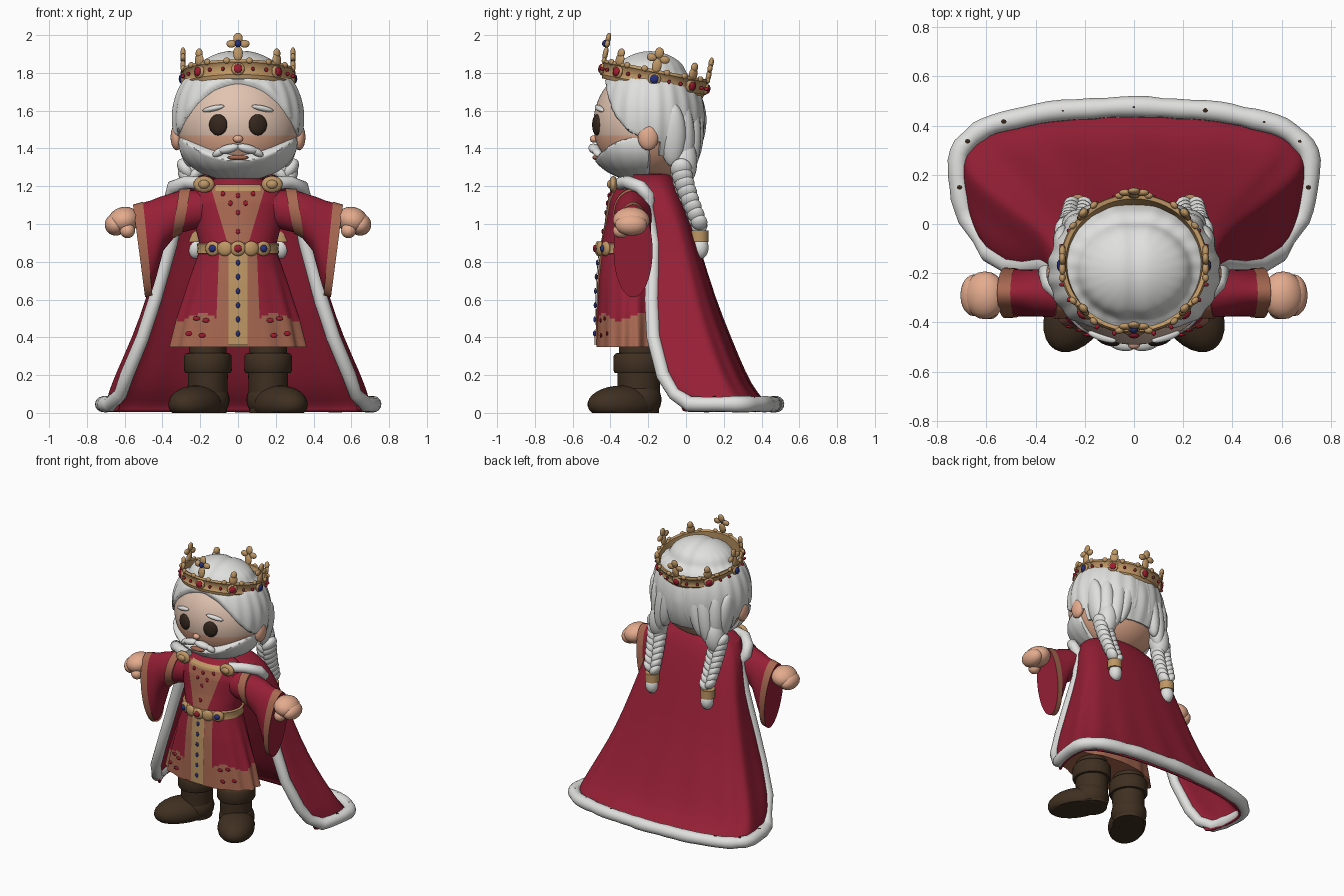
import bpy, bmesh, random
from math import sin, cos, pi, radians, atan2, exp, sqrt
from mathutils import Matrix, Vector, Euler

random.seed(4)
cube = bpy.data.objects.get("Cube")
if cube:
    bpy.data.objects.remove(cube)


def material(name, rgb):
    m = bpy.data.materials.new(name)
    m.use_nodes = True
    m.diffuse_color = (*rgb, 1)
    m.node_tree.nodes["Principled BSDF"].inputs["Base Color"].default_value = (*rgb, 1)
    return m


CRIMSON = material("crimson cloth", (.31, .014, .037))
WHITE = material("white hair and fur", (.74, .74, .73))
COPPER = material("copper brocade", (.39, .14, .083))
GOLD = material("gold", (.52, .31, .13))
SKIN = material("skin", (.78, .41, .27))
PALE = material("pale skin", (.76, .55, .44))
LEATHER = material("brown leather", (.05, .029, .015))
DARK = material("eye brown", (.035, .02, .013))
BLUE = material("sapphire", (.02, .03, .2))
RUBY = material("ruby", (.35, .012, .03))


def finish(name, bm, mats, mirror=False, rule=None):
    """Turn a bmesh into a smooth object, coloured by an optional face rule."""
    bmesh.ops.recalc_face_normals(bm, faces=bm.faces)
    for f in bm.faces:
        f.smooth = True
        if rule:
            f.material_index = rule(f.calc_center_median())
    me = bpy.data.meshes.new(name)
    bm.to_mesh(me)
    bm.free()
    me.set_sharp_from_angle(angle=radians(50))
    for m in mats:
        me.materials.append(m)
    ob = bpy.data.objects.new(name, me)
    bpy.context.collection.objects.link(ob)
    if mirror:
        ob.modifiers.new("mirror", "MIRROR")
    return ob


def blobs(name, mat, items, mirror=False, seg=20, frame=Matrix()):
    """Ellipsoids given as centre, radii and rotation in degrees."""
    bm = bmesh.new()
    for c, r, *rot in items:
        e = Euler([radians(a) for a in rot[0]]) if rot else Euler()
        mx = frame @ Matrix.LocRotScale(Vector(c), e, Vector(r))
        bmesh.ops.create_uvsphere(bm, u_segments=seg, v_segments=seg // 2 + 1, radius=1, matrix=mx)
    for v in bm.verts:
        v.co.z = max(v.co.z, 0)
    return finish(name, bm, [mat], mirror)


def shell(name, mats, c, r, scale=lambda p, d: 1, rule=None):
    """Dense ellipsoid whose surface is sunk or grooved by a scale rule."""
    bm = bmesh.new()
    bmesh.ops.create_uvsphere(bm, u_segments=128, v_segments=80, radius=1)
    c, r = Vector(c), Vector(r)
    for v in bm.verts:
        d = v.co.copy()
        v.co = c + r * d * scale(c + r * d, d)
    return finish(name, bm, mats, rule=rule)


def loft(name, mats, rings, closed=True, caps=True, mirror=False, rule=None):
    bm = bmesh.new()
    vs = [[bm.verts.new(p) for p in ring] for ring in rings]
    n = len(vs[0])
    for a, b in zip(vs, vs[1:]):
        for i in range(n if closed else n - 1):
            j = (i + 1) % n
            bm.faces.new((a[i], a[j], b[j], b[i]))
    if closed and caps:
        bm.faces.new(vs[0])
        bm.faces.new(vs[-1])
    return finish(name, bm, mats, mirror, rule)


def clamp(t):
    return max(0, min(1, t))


def turn(n):
    return [2 * pi * i / n for i in range(n)]


# head: pale upper face, warmer cheeks, ears and neck
shell("head", [PALE, SKIN], (0, -.2, 1.53), (.325, .29, .31),
      rule=lambda p: 0 if p.z > 1.47 and p.y < -.25 else 1)
blobs("ears", SKIN, [((.325, -.2, 1.46), (.032, .055, .07))], True)
blobs("neck", SKIN, [((0, -.22, 1.24), (.11, .1, .1))])
blobs("nose", SKIN, [((0, -.487, 1.45), (.026, .022, .02))])
blobs("eyes", DARK, [((.105, -.472, 1.525), (.05, .022, .056), (0, 0, 16))], True)
blobs("eyebrows", WHITE, [((.13, -.458, 1.612), (.062, .018, .015), (0, 12, 18))], True)


# hair: grooved shell with a centre parting, sunk beneath the face and pinched by the crown
def hair_scale(p, d):
    line = 1.77 - 2.2 * p.x ** 2 - 6 * p.x ** 4 if p.y < -.15 else 1.36
    groove = .012 * cos(22 * atan2(d.x, d.y)) * (1 - d.z ** 2) ** 2
    parting = .03 * exp(-(p.x / .035) ** 2) * clamp(d.z * 3)
    pinch = .05 * exp(-((p.z - 1.81) / .03) ** 2)
    return 1 + groove - parting - pinch - .2 * clamp((line - p.z) / .03)


def beard_scale(p, d):
    sink = max((p.z - 1.335 - 1.3 * p.x ** 2) / .025, (p.y + .2) / .04)
    return 1 + .003 * cos(22 * atan2(d.x, d.y)) - .25 * clamp(sink)


shell("hair", [WHITE], (0, -.19, 1.56), (.35, .295, .36), hair_scale)
shell("beard", [WHITE], (0, -.225, 1.43), (.315, .29, .205), beard_scale)
blobs("moustache", WHITE, [((.05, -.485, 1.398), (.06, .03, .024), (0, 14, 12)),
                           ((.1, -.47, 1.38), (.04, .024, .02), (0, 30, 20))], True)
blobs("mouth", COPPER, [((0, -.474, 1.352), (.055, .022, .014))])

# braids: long back strands gathered into paired plaits with tassels
blobs("back_strands", WHITE, [((.05, .045, 1.56), (.05, .055, .17), (0, -8, 0)),
                              ((.11, .035, 1.51), (.055, .06, .2), (0, -12, 0)),
                              ((.17, .015, 1.47), (.06, .065, .21), (0, -8, 0)),
                              ((.23, -.025, 1.46), (.06, .07, .2)),
                              ((.275, -.07, 1.47), (.05, .07, .17), (0, 8, 0)),
                              ((.225, -.01, 1.33), (.07, .07, .13), (0, -6, 0))], True)
plaits = []
for i in range(8):
    t = i / 7
    y, z, r = -.025 + .095 * t ** 1.3, 1.28 - .28 * t, .064 - .016 * t
    for s in (-1, 1):
        plaits.append(((.25 - .022 * t + s * .024, y, z + s * .01), (r * .62, r * .9, r), (0, s * 35, 0)))
blobs("braids", WHITE, plaits, True, 16)
blobs("braid_tassels", WHITE, [((.226, .075, .875), (.045, .045, .06))], True)


def oval(z, rx, ry, yc, x=0, n=48):
    return [(x + rx * sin(a), yc - ry * cos(a), z) for a in turn(n)]


loft("braid_ties", [GOLD], [oval(z, .05, .05, .07, .228, 24) for z in (.905, .935, .965)], mirror=True)

# crown: tilted band, fleurons and jewels
TILT = Matrix.Translation((0, -.168, 1.768)) @ Matrix.Rotation(radians(-11), 4, "X")
profile = [(.265, -.045), (.282, -.05), (.29, -.03), (.283, -.02), (.29, .025), (.301, .035), (.295, .05), (.278, .045)]
loft("crown_band", [GOLD], [[TILT @ Vector((r * sin(a), -r * cos(a) * .96, z)) for r, z in profile + profile[:1]]
                            for a in turn(64) + [0]], closed=False)
gold, gems = [], {0: [], 1: []}
for k, a in enumerate(turn(8)):
    at = lambda z, t=0, r=.291: (r * sin(a) + t * cos(a), -r * cos(a) * .96 + t * sin(a), z)
    yaw = (0, 0, a * 180 / pi)
    if k % 2 == 0:
        top = .035 if k == 0 else .01
        gold += [(at(.065 + top / 2), (.026, .014, .04), yaw), (at(.13 + top), (.025, .014, .03), yaw),
                 (at(.1 + top, .035), (.027, .014, .021), yaw), (at(.1 + top, -.035), (.027, .014, .021), yaw)]
    else:
        gold += [(at(.065), (.03, .014, .035), yaw), (at(.1), (.022, .016, .026), yaw)]
    gold.append((at(0), (.036, .014, .034), yaw))
    gems[1 if k in (2, 6) else 0].append((at(0, 0, .302), (.024, .012, .024), yaw))
    for s in (-1, 1):
        gold.append((at(.045, s * .06), (.018, .013, .016), yaw))
        gems[0].append((at(0, s * .08, .292), (.009, .012, .011), yaw))
gems[1].append(((0, -.291, .135), (.018, .016, .02)))
blobs("crown_points", GOLD, gold, seg=14, frame=TILT)
blobs("crown_rubies", RUBY, gems[0], seg=10, frame=TILT)
blobs("crown_sapphires", BLUE, gems[1], seg=10, frame=TILT)

# tunic: height, half width, half depth, middle y
TUNIC = [(.35, .36, .18, -.295), (.5, .325, .178, -.295), (.7, .262, .172, -.295), (.85, .208, .165, -.29),
         (.9, .205, .16, -.285), (1.0, .23, .15, -.275), (1.12, .262, .145, -.265), (1.19, .23, .13, -.26),
         (1.25, .1, .09, -.24)]


def body(z):
    for a, b in zip(TUNIC, TUNIC[1:]):
        if z <= b[0] + 1e-6:
            t = (z - a[0]) / (b[0] - a[0])
            return [p + (q - p) * t for p, q in zip(a[1:], b[1:])]


def tunic_ring(z, n=144):
    rx, ry, yc = body(z)
    ring = []
    for a in turn(n):
        k = 1 + .07 * clamp(.85 - z) * cos(14 * a) * abs(sin(a))
        ring.append((rx * k * sin(a), yc - ry * k * cos(a), z))
    return ring


def hem(p):
    return 1 if p.z < .51 + .02 * cos(7 * atan2(p.x, -p.y - .29)) else 0


loft("tunic", [CRIMSON, COPPER], [tunic_ring(.35 + .9 * i / 60) for i in range(61)], rule=hem)


def front(x, z, out=.006):
    rx, ry, yc = body(z)
    return (x, yc - ry * sqrt(1 - (x / rx) ** 2) - out, z)


def panel(name, mat, z0, z1, inner, outer, out=.006, mirror=False):
    """Thin plate following the tunic front between two edge rules."""
    rows = []
    for i in range(25):
        z = z0 + (z1 - z0) * i / 24
        a, b = inner(z), outer(z)
        rows.append([front(a + (b - a) * j / 8, z, out) for j in range(9)])
    loft(name, [mat], rows, closed=False, mirror=mirror)


panel("front_panel", GOLD, .36, .85, lambda z: -.05, lambda z: .05, .009)
panel("front_borders", COPPER, .36, .85, lambda z: .05, lambda z: .12 - .04 * (z - .36), mirror=True)
edge = lambda z: .05 + .3 * (z - .88)
panel("chest_panel", COPPER, .88, 1.2, lambda z: -edge(z), edge)
panel("neck_edging", GOLD, 1.175, 1.21, lambda z: -.12, lambda z: .12, .009)
blobs("panel_studs", BLUE, [(front(0, .42 + .075 * i, .01), (.011, .008, .016)) for i in range(6)], seg=10)
blobs("chest_studs", RUBY, [(front(x, z, .008), (.012, .006, .014))
                            for x, z in ((0, .96), (0, 1.06), (.04, 1.11), (0, 1.15), (.08, 1.16))], True, 10)
blobs("hem_motifs", RUBY, [(front(x, z, .006), (.02, .006, .012))
                           for x, z in ((.17, .49), (.22, .5), (.19, .41), (.26, .42))], True, 10)

# belt with bosses and stones
loft("belt", [GOLD], [oval(z, .2 + w, .162 + w, -.288) for z, w in
                      ((.84, .005), (.845, .018), (.87, .013), (.895, .018), (.9, .005))])
blobs("belt_bosses", GOLD, [(front(x, .87, .014), (.042, .018, .04), (0, 0, x * 200))
                            for x in (0, .07, .135)], True, 14)
blobs("belt_rubies", RUBY, [(front(0, .87, .03), (.022, .012, .02))], seg=10)
blobs("belt_sapphires", BLUE, [(front(.135, .87, .03), (.022, .014, .02))], True, 10)


# sleeves: slanted sections given as top x, top z, bottom x, bottom z, half depth
def sleeve_ring(xt, zt, xb, zb, ry):
    ring = []
    for a in turn(40):
        t = .5 - .5 * cos(a)
        ring.append((xt + (xb - xt) * t, -.28 + ry * sin(a), zt + (zb - zt) * t))
    return ring


SLEEVE = [(.18, 1.18, .2, .98, .09), (.31, 1.175, .32, .95, .1), (.41, 1.145, .395, .86, .095),
          (.46, 1.125, .435, .71, .095), (.515, 1.11, .46, .63, .097)]
loft("sleeves", [CRIMSON], [sleeve_ring(*s) for s in SLEEVE], mirror=True)
CUFF = [(.503, 1.118, .453, .622, .1), (.556, 1.103, .492, .612, .103)]
loft("sleeve_trim", [COPPER], [sleeve_ring(*s) for s in CUFF], caps=False, mirror=True)
OPENING = [CUFF[1], (.553, 1.08, .495, .635, .088), (.525, 1.08, .475, .64, .086)]
loft("sleeve_openings", [CRIMSON], [sleeve_ring(*s) for s in OPENING], mirror=True)
loft("arm_bands", [COPPER], [sleeve_ring(.25, 1.19, .295, .95, .103), sleeve_ring(.31, 1.188, .35, .92, .107)],
     mirror=True)
blobs("hands", SKIN, [((.605, -.29, 1.02), (.085, .098, .07), (0, 15, 0)),
                      ((.65, -.29, .995), (.055, .085, .058), (0, 30, 0)),
                      ((.585, -.345, .965), (.04, .042, .04))], True)

# boots
blobs("boot_feet", LEATHER, [((.222, -.338, .045), (.125, .2, .1), (0, 0, 30)),
                             ((.165, -.25, .07), (.12, .12, .11))], True, 28)
loft("boot_shafts", [LEATHER], [oval(z, r, r * 1.06, -.25, .16) for z, r in
                                ((0, .1), (.1, .105), (.21, .106), (.212, .12), (.225, .127), (.3, .126),
                                 (.315, .116), (.317, .1), (.42, .1))], mirror=True)

# cape: height, half width, edge y, widest y, back y
CAPE = [(1.27, .14, -.27, -.2, -.1), (1.225, .29, -.3, -.2, -.05), (1.1, .345, -.2, -.12, .0),
        (.9, .39, -.17, -.05, .06), (.6, .48, -.18, 0, .15), (.4, .55, -.17, .05, .23),
        (.2, .64, -.12, .12, .31), (.1, .68, -.06, .17, .37), (.04, .695, -.02, .2, .435), (.006, .695, -.02, .2, .44)]
SWEEP = 2.0


def cape_point(row, a, fold=.016):
    z, w, ye, yc, yb = row
    c = cos(a)
    y = yc + (yb - yc) * c ** .6 if c > 0 else yc + (yc - ye) * c / abs(cos(SWEEP))
    k = 1 + fold * cos(13 * a) * clamp(1.2 - z) * clamp(z * 6)
    return (w * sin(a) * k, y * k, z)


angles = [SWEEP - 2 * SWEEP * i / 48 for i in range(49)]
cape = loft("cape", [CRIMSON], [[cape_point(r, a) for a in angles] for r in CAPE], closed=False)
cape.modifiers.new("smooth", "SUBSURF").levels = 1
solid = cape.modifiers.new("thickness", "SOLIDIFY")
solid.thickness, solid.offset = .012, 0

# fur trim over the shoulders, down both edges and round the hem
side = [(.17, -.345, 1.215), (.27, -.31, 1.222), (.34, -.24, 1.195), (.355, -.2, 1.15)]
side += [cape_point(r, SWEEP) for r in CAPE[2:8]]
bottom = [cape_point((.046, .715, -.02, .2, .475), a) for a in angles[1:-1]]
path = side + bottom + [(-x, y, z) for x, y, z in reversed(side)]
curve = bpy.data.curves.new("fur_trim", "CURVE")
curve.dimensions = "3D"
curve.bevel_depth, curve.bevel_resolution, curve.use_fill_caps = .041, 5, True
spline = curve.splines.new("POLY")
spline.points.add(len(path) - 1)
for p, co in zip(spline.points, path):
    p.co = (*co, 1)
    p.radius = random.uniform(.94, 1.08) if co[2] < .09 else random.uniform(.82, .95)
spline.use_smooth = True
curve.materials.append(WHITE)
bpy.context.collection.objects.link(bpy.data.objects.new("fur_trim", curve))
blobs("fur_spots", DARK, [((x, y, .085), (.012, .01, .004)) for x, y, z in bottom[3:-3:5]], seg=8)

# shoulder brooches
blobs("brooches", GOLD, [((.18, -.385, 1.21), (.056, .022, .044)), ((.18, -.4, 1.21), (.03, .018, .024))], True)
